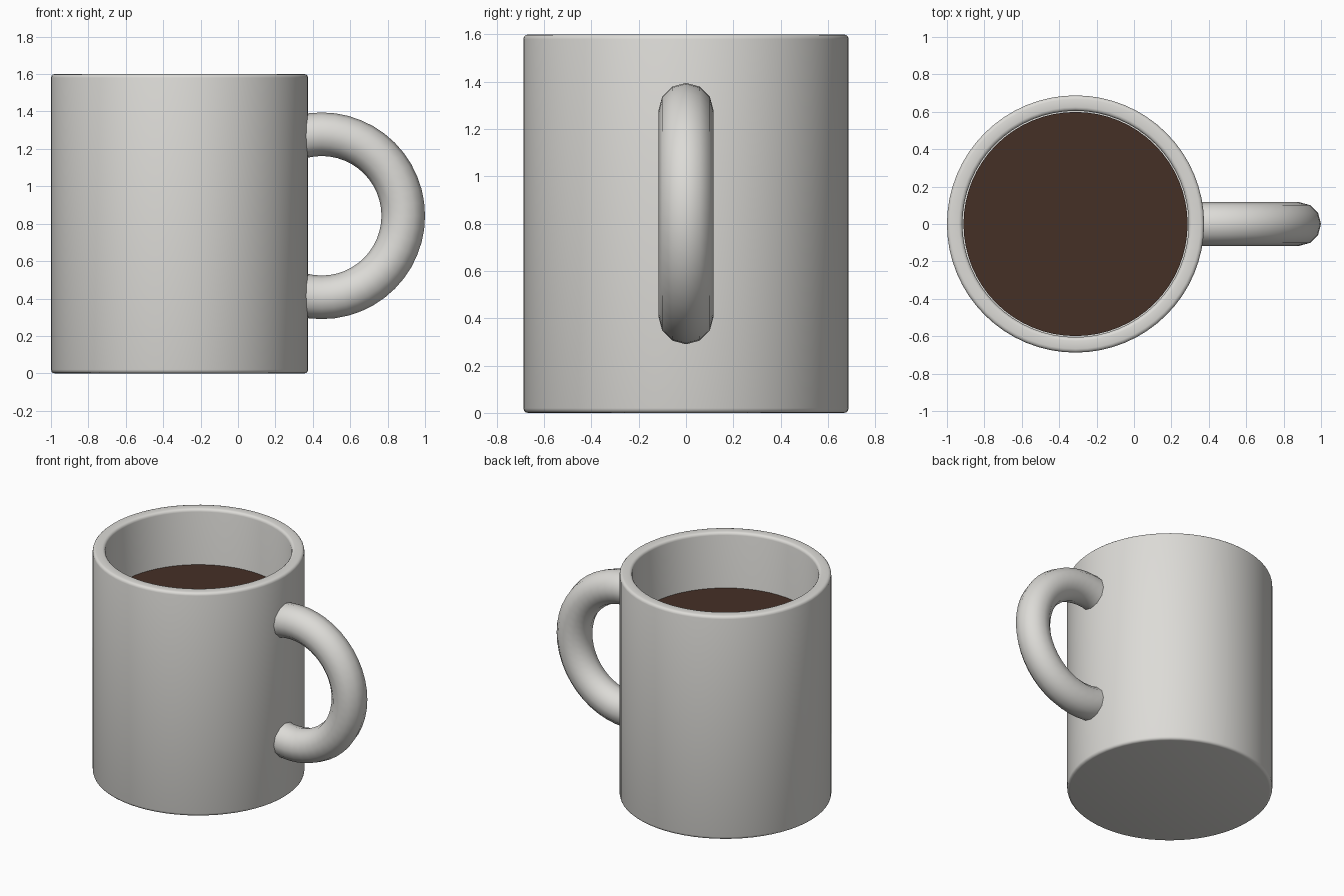
import bpy
import bmesh
from math import sin, cos, pi, radians
from mathutils import Vector

cube = bpy.data.objects.get("Cube")
if cube:
    bpy.data.objects.remove(cube, do_unlink=True)

MUG_X = -0.3125
RADIUS, INNER, HEIGHT, FLOOR = 0.6875, 0.605, 1.6, 0.09
ROUND = 0.02


def material(name, rgb):
    mat = bpy.data.materials.new(name)
    mat.use_nodes = True
    mat.diffuse_color = (*rgb, 1)
    bsdf = mat.node_tree.nodes["Principled BSDF"]
    bsdf.inputs["Base Color"].default_value = (*rgb, 1)
    bsdf.inputs["Roughness"].default_value = 0.5
    return mat


def finish(bm, name, mat, location):
    mesh = bpy.data.meshes.new(name)
    bmesh.ops.recalc_face_normals(bm, faces=bm.faces)
    bm.to_mesh(mesh)
    bm.free()
    obj = bpy.data.objects.new(name, mesh)
    obj.location = location
    mesh.materials.append(mat)
    bpy.context.collection.objects.link(obj)
    bpy.ops.object.select_all(action="DESELECT")
    obj.select_set(True)
    bpy.context.view_layer.objects.active = obj
    bpy.ops.object.shade_smooth_by_angle(angle=radians(50))
    return obj


def corner(r, z, start, steps=3):
    """Quarter-round profile corner about the point (r, z)."""
    angles = [start + pi / 2 * i / steps for i in range(steps + 1)]
    return [(r + ROUND * cos(a), z + ROUND * sin(a)) for a in angles]


def lathe(profile, steps=64):
    bm = bmesh.new()
    verts = [bm.verts.new((r, 0, z)) for r, z in profile]
    edges = [bm.edges.new(pair) for pair in zip(verts, verts[1:])]
    bmesh.ops.spin(bm, geom=verts + edges, cent=(0, 0, 0), axis=(0, 0, 1),
                   angle=2 * pi, steps=steps)
    bmesh.ops.remove_doubles(bm, verts=bm.verts, dist=0.0005)
    return bm


ceramic = material("pale grey ceramic", (0.72, 0.71, 0.68))
coffee = material("dark brown coffee", (0.06, 0.029, 0.019))

# Cup wall and base, with rounded foot and lip
profile = [(0, 0)]
profile += corner(RADIUS - ROUND, ROUND, -pi / 2)
profile += corner(RADIUS - ROUND, HEIGHT - ROUND, 0)
profile += corner(INNER + ROUND, HEIGHT - ROUND, pi / 2)
profile += [(INNER, FLOOR), (0, FLOOR)]
finish(lathe(profile), "mug_body", ceramic, (MUG_X, 0, 0))

# Drink surface
bm = bmesh.new()
bmesh.ops.create_circle(bm, cap_ends=True, segments=64, radius=0.599)
finish(bm, "coffee_surface", coffee, (MUG_X, 0, 1.205))

# Ring handle, trimmed off inside the cup wall
MAJOR, MINOR = 0.436, 0.1165
HANDLE_X, HANDLE_Z = 0.4475, 0.8425
bm = bmesh.new()
ring = bmesh.ops.create_circle(bm, segments=12, radius=MINOR)["verts"]
for v in ring:
    v.co = Vector((MAJOR + v.co.y, v.co.x, 0))
bmesh.ops.spin(bm, geom=list(bm.verts) + list(bm.edges), cent=(0, 0, 0),
               axis=(0, 1, 0), angle=2 * pi, steps=48)
bmesh.ops.remove_doubles(bm, verts=bm.verts, dist=0.0005)
bmesh.ops.bisect_plane(bm, geom=list(bm.verts) + list(bm.edges) + list(bm.faces),
                       plane_co=(0.33 - HANDLE_X, 0, 0), plane_no=(1, 0, 0),
                       clear_inner=True)
bmesh.ops.holes_fill(bm, edges=[e for e in bm.edges if e.is_boundary], sides=0)
finish(bm, "handle", ceramic, (HANDLE_X, 0, HANDLE_Z))
